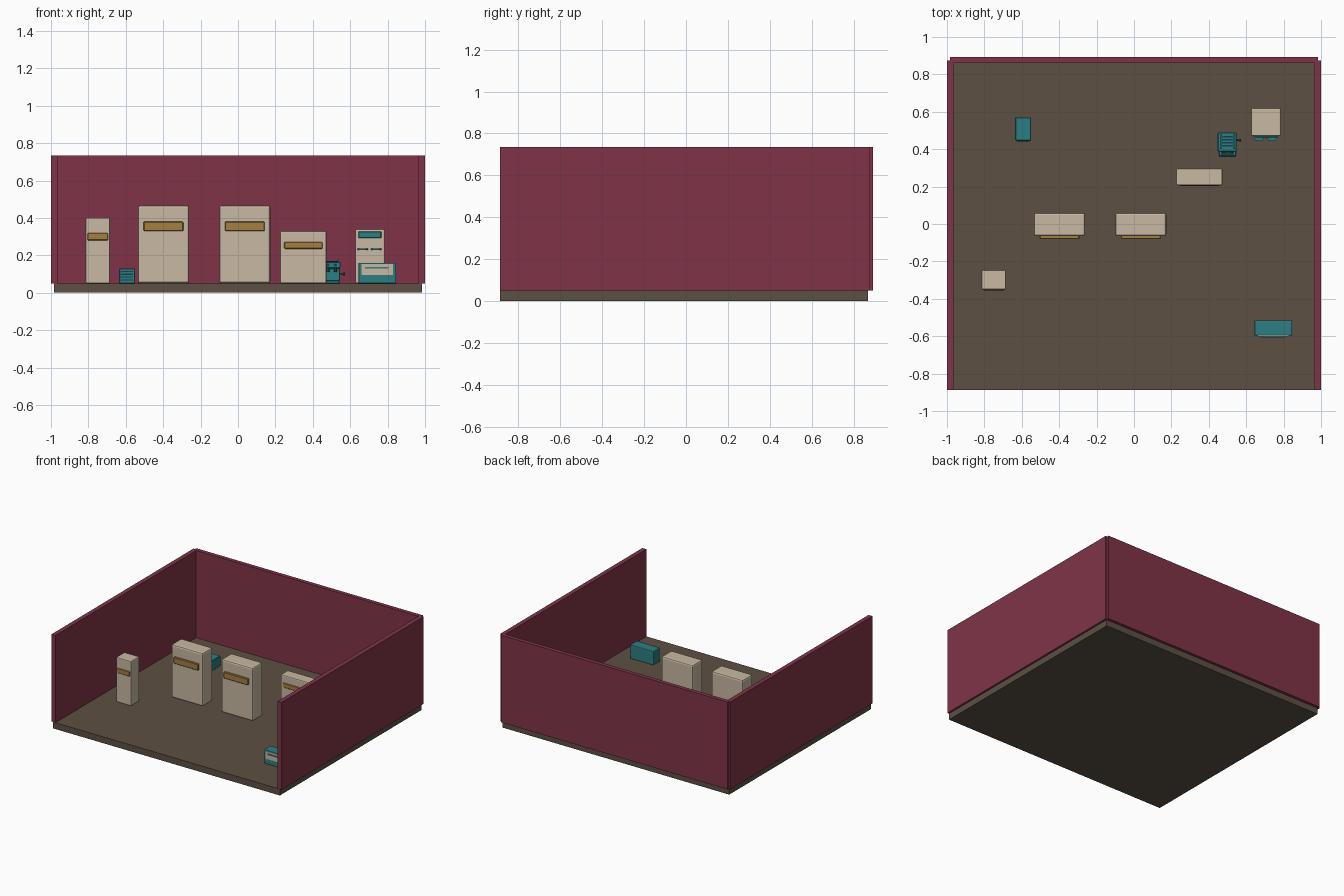
import bpy, bmesh, math


def lin(c):
    c /= 255
    return c / 12.92 if c <= 0.04045 else ((c + 0.055) / 1.055) ** 2.4


def material(name, r, g, b):
    m = bpy.data.materials.new(name)
    m.diffuse_color = (lin(r), lin(g), lin(b), 1)
    return m


MAROON = material("maroon_wall", 128, 52, 72)
FLOOR = material("brown_floor", 92, 80, 67)
CREAM = material("cream", 200, 185, 162)
OCHRE = material("ochre", 165, 126, 66)
TEAL = material("teal", 44, 126, 130)
DARK = material("dark_teal", 20, 66, 70)


def add(name, bm, mat):
    me = bpy.data.meshes.new(name)
    bm.to_mesh(me)
    bm.free()
    me.materials.append(mat)
    ob = bpy.data.objects.new(name, me)
    bpy.context.collection.objects.link(ob)
    return ob


def box(name, x0, x1, y0, y1, z0, z1, mat, bevel=0.0, seg=2):
    bm = bmesh.new()
    bmesh.ops.create_cube(bm, size=1)
    for v in bm.verts:
        v.co.x = x1 if v.co.x > 0 else x0
        v.co.y = y1 if v.co.y > 0 else y0
        v.co.z = z1 if v.co.z > 0 else z0
    if bevel:
        bmesh.ops.bevel(bm, geom=bm.edges[:], offset=bevel, segments=seg,
                        profile=0.5, affect='EDGES')
    return add(name, bm, mat)


def cylinder(name, center, r, depth, mat, axis='Z', squash=1.0, n=16):
    bm = bmesh.new()
    bmesh.ops.create_cone(bm, cap_ends=True, segments=n, radius1=r, radius2=r, depth=depth)
    ob = add(name, bm, mat)
    ob.location = center
    ob.scale = (1, squash, 1)
    if axis == 'X':
        ob.rotation_euler.y = math.pi / 2
    elif axis == 'Y':
        ob.rotation_euler.x = math.pi / 2
    return ob


# Room shell: floor and three walls, open at the front
box("floor", -0.985, 0.985, -0.887, 0.87, 0, 0.05, FLOOR)
box("left_wall", -1.0, -0.965, -0.887, 0.875, 0.05, 0.735, MAROON)
box("right_wall", 0.965, 1.0, -0.887, 0.875, 0.05, 0.735, MAROON)
box("back_wall", -0.985, 0.985, 0.86, 0.892, 0.05, 0.735, MAROON)

# Cream cabinets with an ochre band on the front
cabinets = [
    ("large_cabinet_left", -0.535, -0.262, -0.065, 0.06, 0.467, 0.03, 0.33, 0.38, 0.016, 0.012),
    ("large_cabinet_right", -0.10, 0.173, -0.065, 0.06, 0.467, 0.03, 0.33, 0.38, 0.016, 0.012),
    ("low_cabinet", 0.225, 0.474, 0.207, 0.296, 0.33, 0.022, 0.235, 0.272, 0.005, 0.008),
    ("narrow_cabinet", -0.815, -0.685, -0.35, -0.246, 0.40, 0.010, 0.28, 0.32, 0.005, 0.006),
]
for name, x0, x1, y0, y1, top, inset, b0, b1, out, bev in cabinets:
    box(name, x0, x1, y0, y1, 0.05, top, CREAM, bev)
    box(name + "_band", x0 + inset, x1 - inset, y0 - out, y0 + 0.01, b0, b1, OCHRE, min(out, 0.004), 1)

# Small teal box with a dark grille
box("speaker_box", -0.635, -0.551, 0.445, 0.57, 0.05, 0.13, TEAL, 0.003, 1)
for i in range(4):
    z = 0.066 + i * 0.015
    box("grille_slat", -0.625, -0.561, 0.442, 0.446, z, z + 0.006, DARK)

# Teal machine with base tray, column, head, top slats and side lever
box("machine_base", 0.455, 0.545, 0.362, 0.485, 0.05, 0.066, TEAL, 0.003, 1)
box("machine_body", 0.455, 0.545, 0.405, 0.485, 0.066, 0.13, TEAL, 0.003, 1)
box("machine_head", 0.447, 0.549, 0.387, 0.49, 0.13, 0.165, TEAL, 0.004, 1)
for i in range(4):
    y = 0.415 + i * 0.016
    box("machine_top_slat", 0.46, 0.537, y, y + 0.008, 0.164, 0.17, DARK)
for x in (0.465, 0.535):
    box("machine_top_rail", x - 0.004, x + 0.004, 0.40, 0.48, 0.165, 0.177, TEAL)
for x in (0.48, 0.52):
    cylinder("machine_spout", (x, 0.397, 0.122), 0.008, 0.02, DARK, n=12)
    cylinder("machine_dial", (x, 0.386, 0.148), 0.009, 0.006, DARK, 'Y', n=12)
box("machine_tray_grille", 0.465, 0.535, 0.37, 0.40, 0.065, 0.068, DARK)
cylinder("lever_shaft", (0.552, 0.448, 0.10), 0.004, 0.026, DARK, 'X', n=10)
cylinder("lever_knob", (0.566, 0.448, 0.10), 0.007, 0.01, DARK, 'X', n=12)

# Dispenser with teal window, slots and two rounded trays
box("dispenser_body", 0.627, 0.784, 0.47, 0.62, 0.05, 0.34, CREAM, 0.007)
box("dispenser_window", 0.644, 0.766, 0.463, 0.475, 0.292, 0.328, TEAL, 0.003, 1)
for x in (0.667, 0.739):
    cylinder("dispenser_tray", (x, 0.468, 0.233), 0.029, 0.009, TEAL, squash=0.85, n=20)

# Teal chest with cream front panel and teal handle line
box("chest_body", 0.644, 0.846, -0.597, -0.515, 0.05, 0.16, TEAL, 0.006)
box("chest_panel", 0.66, 0.828, -0.602, -0.592, 0.094, 0.154, CREAM)
box("chest_handle", 0.68, 0.805, -0.608, -0.60, 0.13, 0.138, TEAL)
